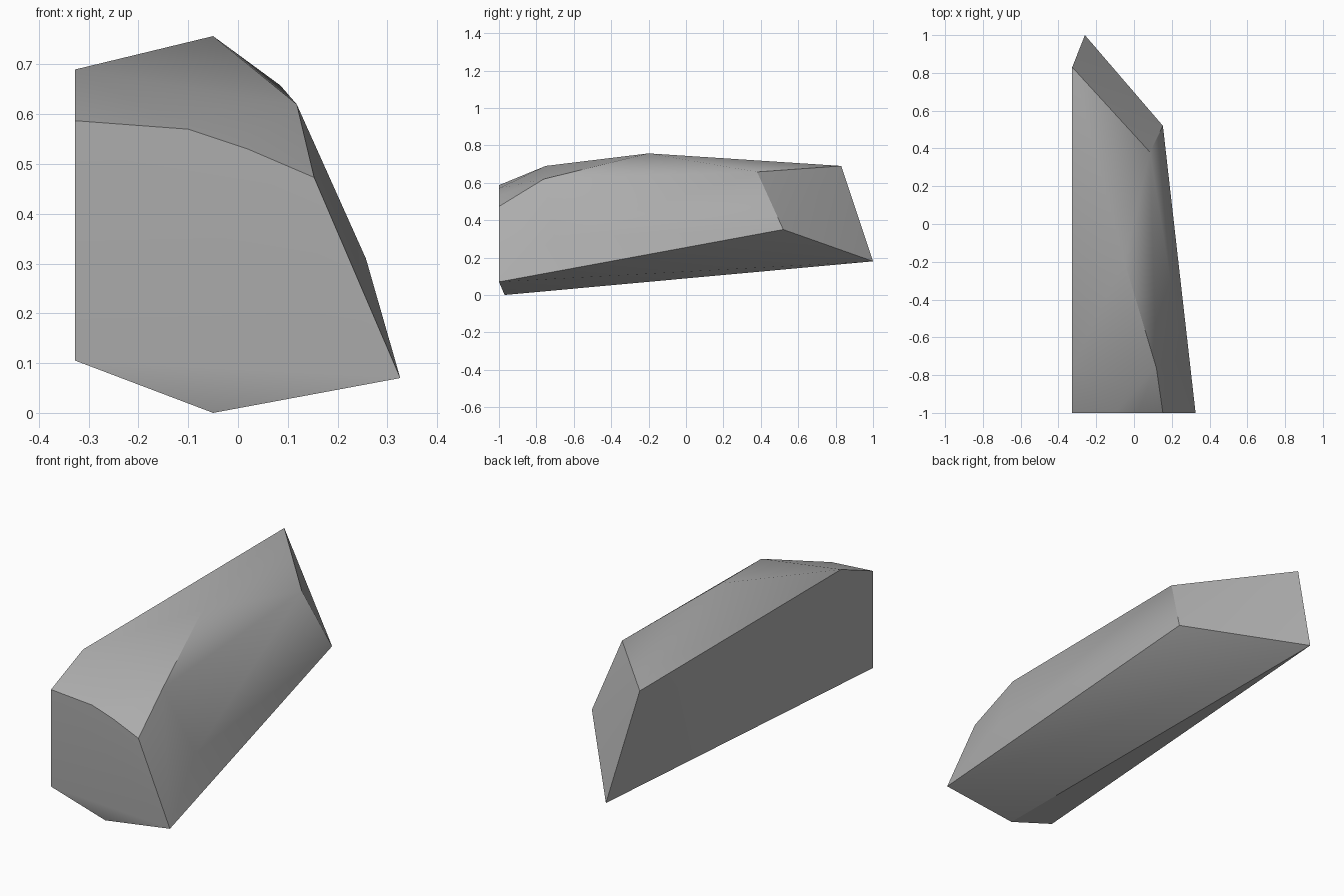
import bpy
import bmesh
import math

# Remove the default cube
default_cube = bpy.data.objects.get("Cube")
if default_cube:
    bpy.data.objects.remove(default_cube, do_unlink=True)


def make_material(name, value):
    """Flat grey material shown alike in viewport and render."""
    colour = (value, value, value, 1.0)
    material = bpy.data.materials.new(name)
    material.use_nodes = True
    material.diffuse_color = colour
    shader = material.node_tree.nodes["Principled BSDF"]
    shader.inputs["Base Color"].default_value = colour
    shader.inputs["Roughness"].default_value = 0.9
    return material


def make_rock(name, corner_groups, material):
    """Chisel one rock as the hull of its corner groups."""
    bm = bmesh.new()
    for group in corner_groups:
        for corner in group:
            bm.verts.new(corner)
    hull = bmesh.ops.convex_hull(bm, input=bm.verts[:])
    spare = {item for key in ("geom_interior", "geom_unused")
             for item in hull[key] if isinstance(item, bmesh.types.BMVert)}
    bmesh.ops.delete(bm, geom=list(spare), context="VERTS")
    # Merge the coplanar triangles of the cut front
    bmesh.ops.dissolve_limit(bm, angle_limit=math.radians(0.5),
                             verts=bm.verts[:], edges=bm.edges[:])
    bmesh.ops.recalc_face_normals(bm, faces=bm.faces[:])

    mesh = bpy.data.meshes.new(name)
    bm.to_mesh(mesh)
    bm.free()
    mesh.materials.append(material)
    rock = bpy.data.objects.new(name, mesh)
    bpy.context.collection.objects.link(rock)

    # Soft worn facets with crisp main ridges
    bpy.ops.object.select_all(action="DESELECT")
    rock.select_set(True)
    bpy.context.view_layer.objects.active = rock
    bpy.ops.object.shade_smooth_by_angle(angle=math.radians(30))
    return rock


# Flat cut front, with a curved upper edge
front_cut = [(-0.327, -1, 0.105), (-0.327, -1, 0.587), (-0.1, -1, 0.57),
             (0.02, -1, 0.53), (0.153, -1, 0.473), (0.326, -1, 0.07)]
# Lowest point under the front
keel = [(-0.05, -0.97, 0)]
# Shoulder just behind the front, and the bulge below it
shoulder = [(-0.327, -0.75, 0.69), (-0.03, -0.85, 0.612),
            (0.118, -0.76, 0.62), (0.257, -0.7, 0.31)]
# Highest point of the top
peak = [(-0.05, -0.2, 0.757)]
# Slanted back end
back_cut = [(-0.327, 0.83, 0.69), (0.085, 0.38, 0.658),
            (0.153, 0.52, 0.35), (-0.26, 1, 0.18)]

stone_grey = make_material("stone grey", 0.42)
make_rock("rock_slab", [front_cut, keel, shoulder, peak, back_cut], stone_grey)
